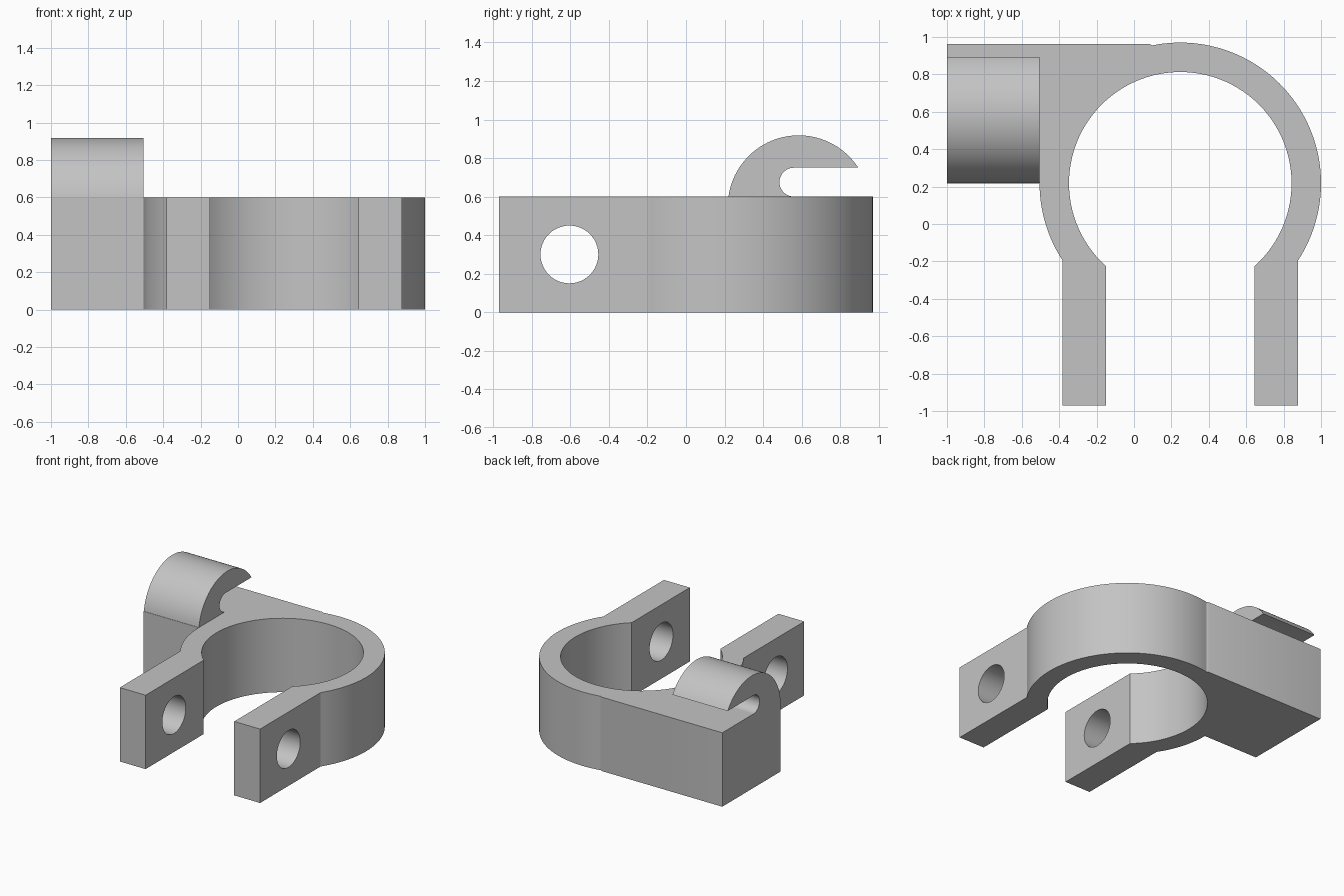
import bpy, bmesh
from math import cos, sin, acos, asin, pi, radians
from mathutils import Vector

cube = bpy.data.objects.get("Cube")
if cube:
    bpy.data.objects.remove(cube, do_unlink=True)

grey = bpy.data.materials.new("plain grey")
grey.use_nodes = True
COLOUR = (0.55, 0.55, 0.55, 1)
grey.diffuse_color = COLOUR
grey.node_tree.nodes["Principled BSDF"].inputs["Base Color"].default_value = COLOUR


def arc(cx, cy, r, a0, a1, n):
    """Points along an arc from angle a0 to a1."""
    steps = [a0 + (a1 - a0) * i / n for i in range(n + 1)]
    return [(cx + r * cos(a), cy + r * sin(a)) for a in steps]


def extrude(name, points, offset):
    """Solid made by sweeping a closed planar outline along offset."""
    bm = bmesh.new()
    face = bm.faces.new([bm.verts.new(p) for p in points])
    new = bmesh.ops.extrude_face_region(bm, geom=[face])["geom"]
    bmesh.ops.translate(bm, vec=Vector(offset),
                        verts=[v for v in new if isinstance(v, bmesh.types.BMVert)])
    bmesh.ops.recalc_face_normals(bm, faces=bm.faces)
    mesh = bpy.data.meshes.new(name)
    bm.to_mesh(mesh)
    bm.free()
    mesh.materials.append(grey)
    obj = bpy.data.objects.new(name, mesh)
    bpy.context.collection.objects.link(obj)
    return obj


def select(obj):
    bpy.ops.object.select_all(action="DESELECT")
    obj.select_set(True)
    bpy.context.view_layer.objects.active = obj


CX, CY = 0.2475, 0.2175         # ring centre
R_OUT, R_IN = 0.7525, 0.595     # ring radii
A_OUT, A_IN = 0.63, 0.398       # arm faces, measured from the ring centre
FRONT, BACK, LEFT = -0.97, 0.963, -1.0
HEIGHT = 0.6

# Clamp body: split ring, two arms and the corner block in one outline
t_out, t_in = acos(A_OUT / R_OUT), acos(A_IN / R_IN)
outline = [(CX + A_IN, FRONT), (CX + A_OUT, FRONT)]
outline += arc(CX, CY, R_OUT, -t_out, pi / 2 + asin(0.15 / R_OUT), 60)
outline += [(0.08, BACK), (LEFT, BACK), (LEFT, CY)]
outline += arc(CX, CY, R_OUT, pi, pi + t_out, 16)
outline += [(CX - A_OUT, FRONT), (CX - A_IN, FRONT)]
outline += arc(CX, CY, R_IN, pi + t_in, -t_in, 80)
body = extrude("clamp_body", [(x, y, 0) for x, y in outline], (0, 0, HEIGHT))

# Bolt hole through both arms
ring = arc(-0.605, 0.3, 0.15, 0, 2 * pi, 48)[:-1]
cutter = extrude("bolt_hole_cutter", [(-0.6, y, z) for y, z in ring], (1.8, 0, 0))
cutter.hide_render = True
cut = body.modifiers.new("bolt holes", "BOOLEAN")
cut.object = cutter
cut.operation = "DIFFERENCE"
cut.solver = "EXACT"
select(body)
bpy.ops.object.modifier_apply(modifier=cut.name)
bpy.data.objects.remove(cutter, do_unlink=True)

# Hook on the block: round back with a slot open to the rear
HY, HZ, HR = 0.585, 0.55, 0.368
SLOT_Y, SLOT_R = 0.56, 0.075
slot_top = HEIGHT + 2 * SLOT_R
profile = arc(HY, HZ, HR, pi - asin((HEIGHT - HZ) / HR), asin((slot_top - HZ) / HR), 40)
profile += arc(SLOT_Y, HEIGHT + SLOT_R, SLOT_R, pi / 2, 3 * pi / 2, 20)
hook = extrude("hook", [(LEFT, y, z) for y, z in profile], (0.495, 0, 0))

for obj in (body, hook):
    select(obj)
    bpy.ops.object.shade_smooth_by_angle(angle=radians(25))
